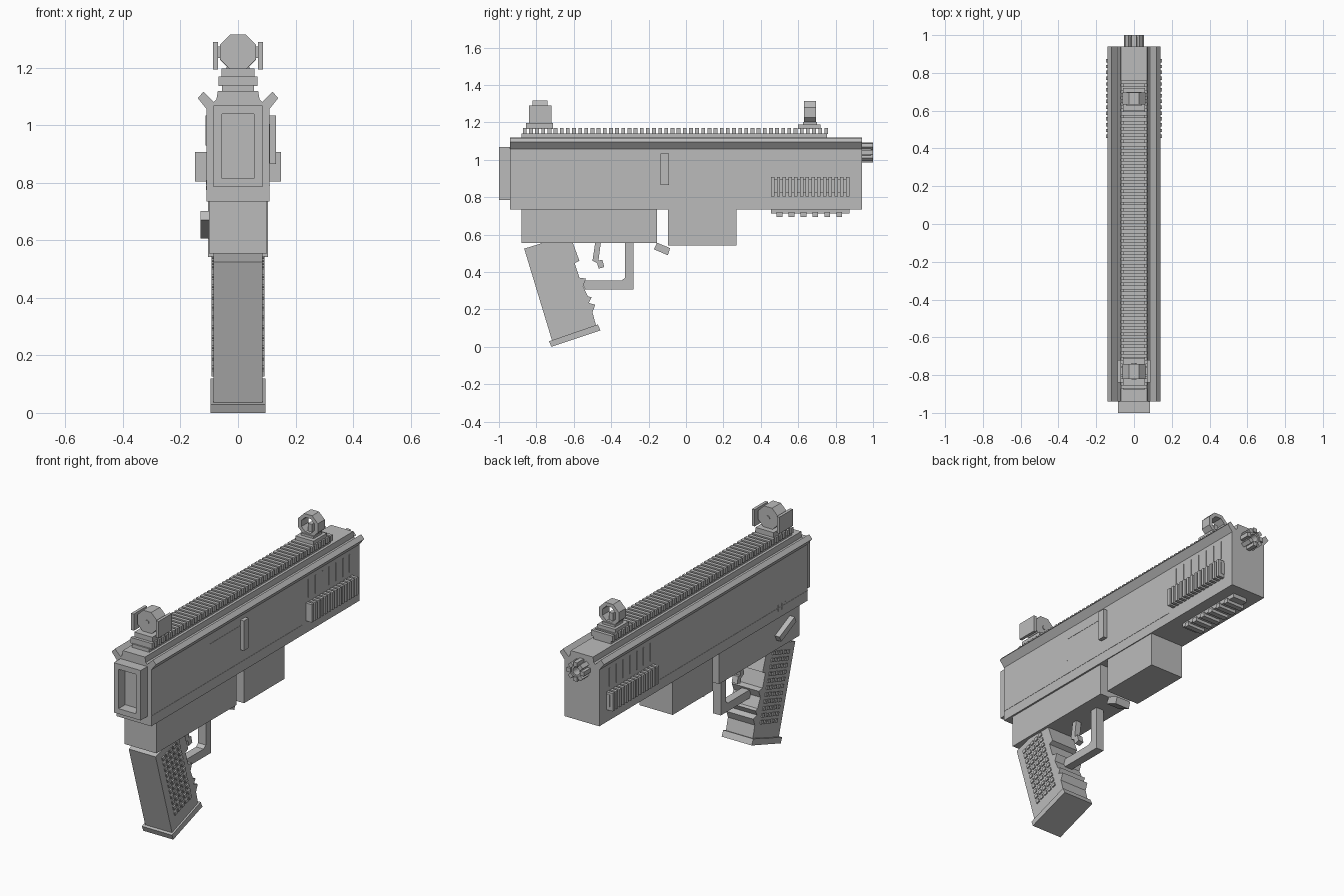
import bpy, bmesh, math
from mathutils import Matrix, Vector

if "Cube" in bpy.data.objects:
    bpy.data.objects.remove(bpy.data.objects["Cube"])

grey = bpy.data.materials.new("gunmetal grey")
grey.diffuse_color = (0.5, 0.5, 0.5, 1)
grey.use_nodes = True
grey.node_tree.nodes["Principled BSDF"].inputs["Base Color"].default_value = grey.diffuse_color


def finish(name, bm):
    bmesh.ops.recalc_face_normals(bm, faces=bm.faces[:])
    me = bpy.data.meshes.new(name)
    bm.to_mesh(me)
    bm.free()
    me.materials.append(grey)
    ob = bpy.data.objects.new(name, me)
    bpy.context.collection.objects.link(ob)
    return ob


def add_box(bm, x0, x1, y0, y1, z0, z1):
    m = Matrix.Translation(((x0 + x1) / 2, (y0 + y1) / 2, (z0 + z1) / 2))
    bmesh.ops.create_cube(bm, size=1, matrix=m @ Matrix.Diagonal((x1 - x0, y1 - y0, z1 - z0, 1)))


def boxes(name, items):
    bm = bmesh.new()
    for b in items:
        add_box(bm, *b)
    return finish(name, bm)


def add_prism(bm, pts, axis, a, b):
    """Extrude a profile: (y, z) points along x, or (x, z) points along y."""
    def at(p, t):
        return (t, p[0], p[1]) if axis == 'x' else (p[0], t, p[1])
    va = [bm.verts.new(at(p, a)) for p in pts]
    vb = [bm.verts.new(at(p, b)) for p in pts]
    bm.faces.new(va)
    bm.faces.new(vb[::-1])
    n = len(pts)
    for i in range(n):
        j = (i + 1) % n
        bm.faces.new((va[i], va[j], vb[j], vb[i]))


def prism(name, pts, axis, a, b):
    bm = bmesh.new()
    add_prism(bm, pts, axis, a, b)
    return finish(name, bm)


def ngon(n, r, cz, phase=0.0):
    return [(r * math.cos(phase + 2 * math.pi * i / n),
             cz + r * math.sin(phase + 2 * math.pi * i / n)) for i in range(n)]


def tube(name, n, ro, ri, cz, y0, y1, phase=0.0):
    bm = bmesh.new()
    loops = [[bm.verts.new((x, y, z)) for x, z in ngon(n, r, cz, phase)]
             for r, y in ((ro, y0), (ro, y1), (ri, y1), (ri, y0))]
    for k in range(4):
        a, b = loops[k], loops[(k + 1) % 4]
        for i in range(n):
            j = (i + 1) % n
            bm.faces.new((a[i], a[j], b[j], b[i]))
    return finish(name, bm)


# receiver body and angled side flaps
prism("upper_body", [(-.11, .735), (.11, .735), (.11, 1.06), (.075, 1.09), (.07, 1.12),
                     (-.07, 1.12), (-.075, 1.09), (-.11, 1.06)], 'y', -.94, .94)
for s, side in ((1, "right"), (-1, "left")):
    prism(side + "_flap", [(s * x, z) for x, z in
          ((.108, 1.055), (.14, 1.095), (.12, 1.117), (.085, 1.082))], 'y', -.94, .94)

# open frame at the rear end
boxes("rear_frame", [(-.085, -.055, -1, -.94, .785, 1.07), (.055, .085, -1, -.94, .785, 1.07),
                     (-.055, .055, -1, -.94, .785, .815), (-.055, .055, -1, -.94, 1.04, 1.07)])

# lower receiver and magazine well
boxes("lower_receiver", [(-.1, .1, -.88, -.155, .555, .74)])
boxes("magazine_well", [(-.105, .105, -.095, .27, .543, .74)])

# top rail with cross teeth
boxes("rail_base", [(-.055, .055, -.88, .755, 1.115, 1.14)])
boxes("rail_teeth", [(-.068, .068, -.872 + i * .0329, -.852 + i * .0329, 1.137, 1.17)
                     for i in range(50)])

# side grip ribs, vent strips and seams
for s, side in ((1, "right"), (-1, "left")):
    def mx(a, b):
        return (a, b) if s > 0 else (-b, -a)
    boxes(side + "_rib_base", [(*mx(.105, .13), .455, .875, .825, .895)])
    boxes(side + "_ribs", [(*mx(.11, .149), .455 + i * .0308, .473 + i * .0308, .805, .907)
                           for i in range(14)])
    boxes(side + "_vent_strips", [(*mx(.105, .113), .475 + i * .062, .481 + i * .062, .93, 1.035)
                                  for i in range(7)])
    boxes(side + "_seam", [(*mx(.105, .1115), -.94, .42, .79, .794)])
boxes("port_seams", [(.105, .1115, -.42, -.135, 1.0, 1.004), (.105, .1115, -.42, -.416, .87, 1.0)])

# lower accessory rail
boxes("under_rail", [(-.045, .045, .455, .875, .712, .74)])
boxes("under_rail_teeth", [(-.055, .055, .485 + i * .064, .515 + i * .064, .695, .72)
                           for i in range(6)])

# charging handle, on the right side only
boxes("charging_handle", [(.1, .132, -.135, -.092, .865, 1.035)])

# selector lever, on the left side only
a = math.radians(25)
bm = bmesh.new()
m = (Matrix.Translation((-.115, -.735, .655)) @ Matrix.Rotation(-a, 4, 'X')
     @ Matrix.Diagonal((.03, .15, .036, 1)))
bmesh.ops.create_cube(bm, size=1, matrix=m)
finish("selector_lever", bm)
boxes("selector_marks", [(-.112, -.105, -.74 + i * .03, -.735 + i * .03, .775, .81)
                         for i in range(3)])

# muzzle: tube with prongs around it
tube("muzzle_tube", 16, .038, .022, 1.04, .93, .99)
bm = bmesh.new()
for i in range(8):
    m = (Matrix.Translation((0, .968, 1.04)) @ Matrix.Rotation(i * math.pi / 4, 4, 'Y')
         @ Matrix.Translation((.042, 0, 0)) @ Matrix.Diagonal((.024, .064, .024, 1)))
    bmesh.ops.create_cube(bm, size=1, matrix=m)
finish("muzzle_prongs", bm)

# rear sight: octagonal drum between two side plates
P8 = math.pi / 8
boxes("rear_sight_base", [(-.057, .057, -.855, -.71, 1.165, 1.197)])
prism("rear_sight_drum", ngon(8, .067, 1.255, P8), 'y', -.82, -.74)
prism("rear_sight_aperture", ngon(12, .012, 1.255), 'y', -.824, -.736)
boxes("rear_sight_plates", [(-.087, -.07, -.84, -.72, 1.195, 1.29),
                            (.07, .087, -.84, -.72, 1.195, 1.29),
                            (-.075, .075, -.80, -.76, 1.235, 1.275)])

# front sight: octagonal ring with a post
boxes("front_sight_base", [(-.057, .057, .6, .72, 1.165, 1.19),
                           (-.04, .04, .625, .7, 1.185, 1.203)])
tube("front_sight_ring", 8, .067, .045, 1.253, .632, .695, P8)
boxes("front_sight_post", [(-.012, .012, .65, .678, 1.2, 1.255)])

# pistol grip with finger steps
prism("grip", [(-.865, .525), (-.72, .57), (-.61, .57), (-.57, .46), (-.595, .447), (-.57, .37),
               (-.535, .365), (-.55, .325), (-.525, .27), (-.505, .265), (-.52, .235),
               (-.485, .225), (-.50, .185), (-.48, .11), (-.715, .03)], 'x', -.085, .085)
prism("grip_base_plate", [(-.732, .03), (-.472, .12), (-.457, .088), (-.72, 0)],
      'x', -.095, .095)

# textured bumps on both sides of the grip
t = math.radians(17.2)
bm = bmesh.new()
for r in range(11):
    for c in range(5):
        u, v = .05 + r * .037, .055 + c * .034
        y = -.865 + u * math.sin(t) + v * math.cos(t)
        z = .525 - u * math.cos(t) + v * math.sin(t)
        for x in (-.085, .085):
            bmesh.ops.create_cube(bm, size=1, matrix=Matrix.Translation((x, y, z))
                                  @ Matrix.Rotation(t, 4, 'X')
                                  @ Matrix.Diagonal((.013, .022, .02, 1)))
finish("grip_bumps", bm)

# trigger, guard and magazine catch
prism("trigger", [(-.485, .56), (-.455, .56), (-.468, .462), (-.447, .465), (-.437, .427),
                  (-.467, .418), (-.475, .448), (-.5, .46)], 'x', -.017, .017)
prism("trigger_guard", [(-.325, .56), (-.28, .56), (-.28, .308), (-.54, .308), (-.56, .355),
                        (-.345, .355), (-.325, .37)], 'x', -.024, .024)
prism("magazine_catch", [(-.155, .557), (-.085, .528), (-.097, .49), (-.172, .522)],
      'x', -.045, .045)
